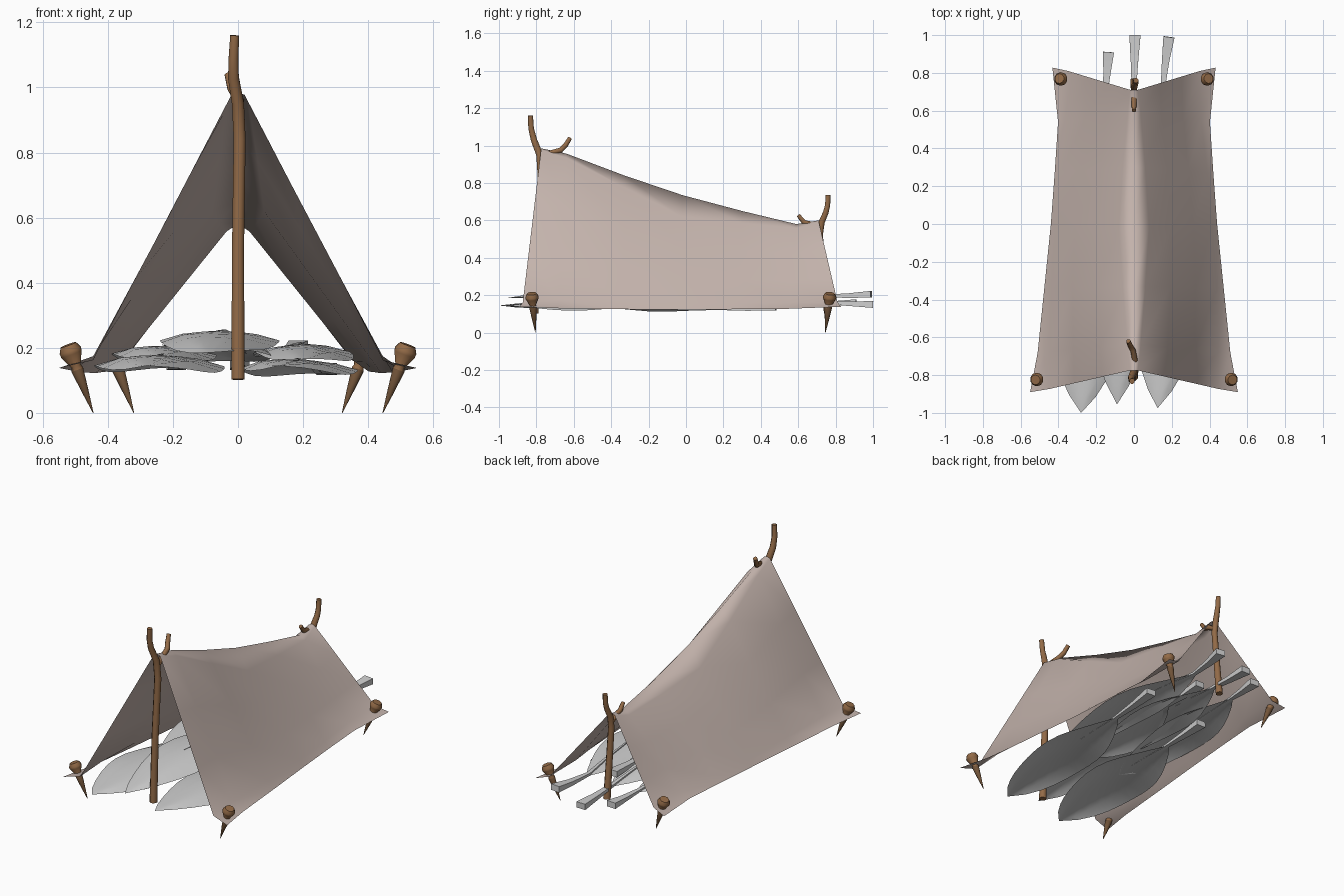
import bpy
import bmesh
from math import sin, cos, pi, tau
from mathutils import Vector

cube = bpy.data.objects.get("Cube")
if cube:
    bpy.data.objects.remove(cube)


def material(name, color):
    mat = bpy.data.materials.new(name)
    mat.use_nodes = True
    mat.diffuse_color = (*color, 1)
    bsdf = mat.node_tree.nodes["Principled BSDF"]
    bsdf.inputs["Base Color"].default_value = (*color, 1)
    bsdf.inputs["Roughness"].default_value = 0.9
    return mat


CLOTH = material("beige cloth", (0.56, 0.46, 0.42))
WOOD = material("brown wood", (0.29, 0.145, 0.063))
SPIKE = material("dark brown wood", (0.17, 0.09, 0.042))
LEAF = material("pale grey leaf", (0.62, 0.62, 0.62))


def finish(bm, name, mat, angle=50):
    mesh = bpy.data.meshes.new(name)
    bm.to_mesh(mesh)
    bm.free()
    obj = bpy.data.objects.new(name, mesh)
    bpy.context.collection.objects.link(obj)
    mesh.materials.append(mat)
    bpy.ops.object.select_all(action="DESELECT")
    obj.select_set(True)
    bpy.context.view_layer.objects.active = obj
    bpy.ops.object.shade_smooth_by_angle(angle=angle * pi / 180)
    return obj


def sheet(name, rows, mat):
    """Single surface through rows of points, facing up."""
    bm = bmesh.new()
    grid = [[bm.verts.new(p) for p in row] for row in rows]
    for a, b in zip(grid, grid[1:]):
        for i in range(len(a) - 1):
            bm.faces.new((a[i], a[i + 1], b[i + 1], b[i]))
    bmesh.ops.remove_doubles(bm, verts=bm.verts, dist=0.0005)
    bm.normal_update()
    if sum(f.normal.z * f.calc_area() for f in bm.faces) < 0:
        bmesh.ops.reverse_faces(bm, faces=bm.faces)
    return finish(bm, name, mat, 150)


def tube(name, points, radii, mat, sides=8, flat=1.0):
    """Closed tapered tube along a path; flat squashes its section."""
    bm = bmesh.new()
    pts = [Vector(p) for p in points]
    rings = []
    for i, p in enumerate(pts):
        t = (pts[min(i + 1, len(pts) - 1)] - pts[max(i - 1, 0)]).normalized()
        u = Vector((1, 0, 0))
        u = (u - t * t.dot(u)).normalized()
        v = t.cross(u)
        angles = [tau * (k + 0.5) / sides for k in range(sides)]
        rings.append([bm.verts.new(p + radii[i] * (u * cos(a) + v * sin(a) * flat))
                      for a in angles])
    for a, b in zip(rings, rings[1:]):
        for k in range(sides):
            n = (k + 1) % sides
            bm.faces.new((a[k], a[n], b[n], b[k]))
    bm.faces.new(rings[0][::-1])
    bm.faces.new(rings[-1])
    bmesh.ops.recalc_face_normals(bm, faces=bm.faces)
    return finish(bm, name, mat)


# Cloth: ridge y, ridge z, ridge half width, foot y, foot x, foot z, corner flare
stations = [
    (-0.775, 0.985, 0.02, -0.89, 0.55, 0.138, 1.0),
    (-0.64, 0.957, 0.035, -0.68, 0.51, 0.13, 0.5),
    (-0.33, 0.84, 0.06, -0.34, 0.475, 0.125, 0.1),
    (-0.02, 0.735, 0.08, 0.0, 0.44, 0.122, 0.0),
    (0.30, 0.65, 0.06, 0.27, 0.42, 0.125, 0.1),
    (0.59, 0.58, 0.035, 0.54, 0.402, 0.127, 0.4),
    (0.71, 0.60, 0.02, 0.828, 0.432, 0.138, 1.0),
]
rows = []
for ry, rz, w, fy, fx, fz, flare in stations:
    ridge = Vector((0, ry, rz))
    foot = Vector((fx, fy, fz))
    shoulder = Vector((w, ry, rz - 18 * w * w))
    knee = shoulder.lerp(foot, 0.93)
    knee = knee.lerp(Vector((fx * 0.81, ry + (fy - ry) * 0.85, 0.162)), flare)
    half = [shoulder.lerp(knee, u) for u in (0, 0.35, 0.7, 1)] + [foot]
    mirrored = [Vector((-p.x, p.y, p.z)) for p in reversed(half)]
    rows.append(mirrored + [ridge] + half)
sheet("cloth_cover", rows, CLOTH)

# Forked poles with a side branch under the ridge
tube("front_pole",
     [(0, -0.81, 0.103), (0, -0.793, 0.5), (0.005, -0.775, 0.84), (0, -0.782, 0.95),
      (-0.014, -0.813, 1.03), (-0.014, -0.828, 1.09), (-0.01, -0.832, 1.16)],
     [0.022, 0.02, 0.02, 0.02, 0.018, 0.016, 0.015], WOOD)
tube("front_pole_branch",
     [(0, -0.775, 0.91), (0.005, -0.72, 0.962), (-0.005, -0.67, 0.975),
      (-0.02, -0.645, 1.0), (-0.03, -0.62, 1.04)],
     [0.014, 0.015, 0.015, 0.014, 0.012], WOOD)
tube("back_pole",
     [(0, 0.757, 0.103), (0, 0.735, 0.32), (0, 0.715, 0.52), (0, 0.725, 0.59),
      (0.008, 0.747, 0.64), (0.01, 0.757, 0.68), (0.01, 0.76, 0.735)],
     [0.021, 0.019, 0.018, 0.018, 0.016, 0.015, 0.014], WOOD)
tube("back_pole_branch",
     [(0, 0.715, 0.55), (0, 0.66, 0.582), (0, 0.63, 0.59), (0, 0.60, 0.628)],
     [0.013, 0.015, 0.014, 0.011], WOOD)

# Corner stakes: dark spike below, flared knob above
profile = [(0, 0.001), (0.35, 0.012), (0.64, 0.02), (0.69, 0.016),
           (0.87, 0.035), (0.92, 0.036), (1, 0.026)]
corners = {"front": ((0.445, -0.805, 0), (0.522, -0.825, 0.209)),
           "back": ((0.32, 0.745, 0), (0.395, 0.77, 0.209))}
for end, (tip, top) in corners.items():
    for side, s in (("left", 1), ("right", -1)):
        a, b = (Vector((p[0] * s, p[1], p[2])) for p in (tip, top))
        stake = tube(f"{end}_{side}_stake", [a.lerp(b, f) for f, r in profile],
                     [r for f, r in profile], WOOD, 10)
        stake.data.materials.append(SPIKE)
        for face in stake.data.polygons:
            face.material_index = int(face.center.z < 0.135)


# Bedding leaves: arched blade with a stalk that tapers into a midrib
def leaf(name, tip, base, end, width, arch, bend=0.0):
    tip, base, end = Vector(tip), Vector(base), Vector(end)
    axis = base - tip
    side = Vector((axis.y, -axis.x, 0)).normalized()

    def centre(f):
        lift = Vector((bend, 0, arch)) * sin(pi * f)
        return tip + axis * f + lift

    blade = []
    for i in range(13):
        f = i / 12
        w = width * max(sin(pi * f ** 0.95), 0) ** 0.85
        row = []
        for j in (-1, -0.6, -0.25, 0, 0.25, 0.6, 1):
            ripple = 0.012 * sin(9 * f + 2 * j) * abs(j)
            drop = 0.3 * w * j * j - 0.08 * w * abs(j)
            row.append(centre(f) + side * w * j + Vector((0, 0, ripple * w / width - drop)))
        blade.append(row)
    sheet(name + "_blade", blade, LEAF)
    rib = [centre(f) + Vector((0, 0, 0.004)) for f in (0.98, 0.8, 0.6, 0.4)]
    tube(name + "_stalk", [end, base.lerp(end, 0.5)] + rib,
         [0.042, 0.028, 0.016, 0.01, 0.006, 0.001], LEAF, 4, 0.6)


leaf("front_right_leaf", (-0.28, -1, 0.145), (-0.2, 0.07, 0.14), (-0.19, 0.37, 0.15), 0.2, 0.035)
leaf("front_left_leaf", (0.125, -0.975, 0.145), (0.25, 0.16, 0.122), (0.275, 0.48, 0.135), 0.18, 0.03)
leaf("front_middle_leaf", (-0.09, -0.955, 0.185), (0.04, 0.36, 0.19), (0.045, 0.64, 0.2), 0.18, 0.065, -0.03)
leaf("back_right_leaf", (-0.24, -0.42, 0.175), (-0.15, 0.7, 0.155), (-0.135, 0.91, 0.16), 0.16, 0.04, -0.03)
leaf("back_middle_leaf", (-0.03, -0.4, 0.2), (0, 0.72, 0.16), (0.005, 1, 0.15), 0.17, 0.03)
leaf("back_left_leaf", (0.2, -0.42, 0.165), (0.15, 0.74, 0.19), (0.185, 0.99, 0.205), 0.155, 0.033, 0.025)
